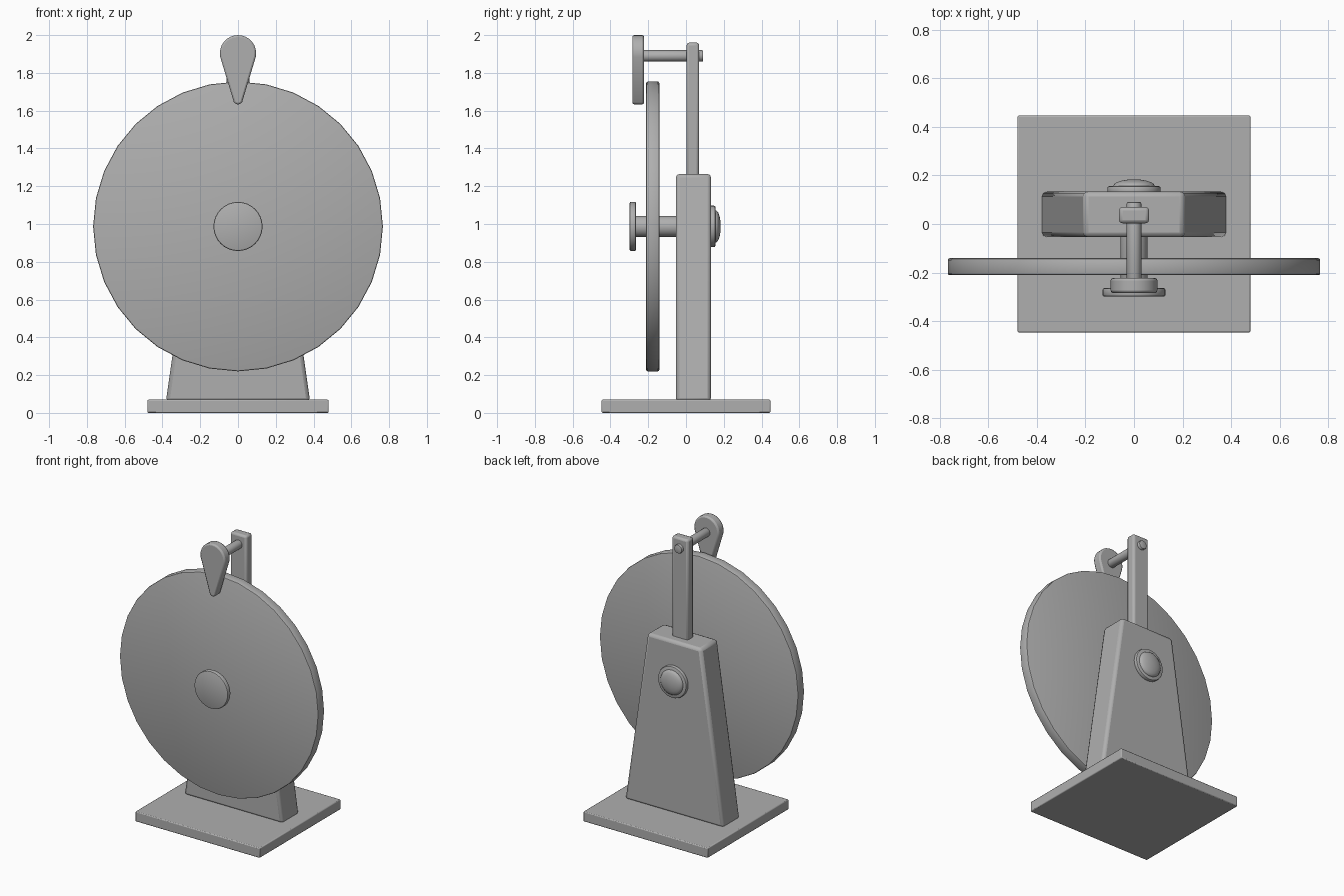
import bpy, bmesh, math

if "Cube" in bpy.data.objects:
    bpy.data.objects.remove(bpy.data.objects["Cube"])

grey = bpy.data.materials.new("plain_grey")
grey.diffuse_color = (0.43, 0.43, 0.43, 1)
grey.use_nodes = True
grey.node_tree.nodes["Principled BSDF"].inputs["Base Color"].default_value = grey.diffuse_color


def finish(bm, name, bevel=0.0, segments=2, angle=35):
    bmesh.ops.recalc_face_normals(bm, faces=bm.faces)
    mesh = bpy.data.meshes.new(name)
    bm.to_mesh(mesh)
    bm.free()
    mesh.materials.append(grey)
    ob = bpy.data.objects.new(name, mesh)
    bpy.context.collection.objects.link(ob)
    if bevel:
        mod = ob.modifiers.new("bevel", 'BEVEL')
        mod.width, mod.segments = bevel, segments
        mod.limit_method, mod.angle_limit = 'ANGLE', math.radians(40)
    bpy.ops.object.select_all(action='DESELECT')
    ob.select_set(True)
    bpy.context.view_layer.objects.active = ob
    bpy.ops.object.shade_smooth_by_angle(angle=math.radians(angle))
    return ob


def slab(name, outline, y0, y1, bevel, segments=2):
    """Extrude an x-z outline from y0 to y1."""
    bm = bmesh.new()
    front = [bm.verts.new((x, y0, z)) for x, z in outline]
    back = [bm.verts.new((x, y1, z)) for x, z in outline]
    bm.faces.new(front)
    bm.faces.new(back[::-1])
    n = len(outline)
    for i in range(n):
        j = (i + 1) % n
        bm.faces.new((front[i], back[i], back[j], front[j]))
    return finish(bm, name, bevel, segments)


def turned(name, profile, z, sides):
    """Revolve (radius, y) points about a y axis at height z, with flat caps."""
    bm = bmesh.new()
    rings = []
    for r, y in profile:
        rings.append([bm.verts.new((r * math.cos(2 * math.pi * i / sides), y,
                                    z + r * math.sin(2 * math.pi * i / sides)))
                      for i in range(sides)])
    for a, b in zip(rings, rings[1:]):
        for i in range(sides):
            j = (i + 1) % sides
            bm.faces.new((a[i], a[j], b[j], b[i]))
    bm.faces.new(rings[0])
    bm.faces.new(rings[-1][::-1])
    return finish(bm, name)


def disc(name, r, y0, y1, z, sides, c):
    """Cylinder with softened rims of width c."""
    k = c * 0.3
    turned(name, [(r - c, y0), (r - k, y0 + k), (r, y0 + c),
                  (r, y1 - c), (r - k, y1 - k), (r - c, y1)], z, sides)


def box_outline(w, z0, z1):
    return [(-w, z0), (w, z0), (w, z1), (-w, z1)]


HUB_Z, ROD_Z = 0.987, 1.89

# Stand
slab("base", box_outline(0.48, 0, 0.07), -0.447, 0.447, 0.006)
slab("tower", [(-0.382, 0.06), (0.382, 0.06), (0.208, 1.265), (-0.208, 1.265)],
     -0.054, 0.133, 0.02)
slab("post", box_outline(0.062, 1.2, 1.96), 0.003, 0.07, 0.014)

# Wheel and axle
disc("wheel", 0.767, -0.211, -0.141, HUB_Z, 32, 0.008)
disc("axle", 0.056, -0.28, 0.14, HUB_Z, 32, 0.005)
disc("hub_cap", 0.13, -0.299, -0.264, HUB_Z, 32, 0.008)

# Domed cap at the rear end of the axle
disc("rear_washer", 0.11, 0.12, 0.156, HUB_Z, 32, 0.008)
dome = [(0.086, 0.15)] + [(0.086 * math.cos(t), 0.156 + 0.028 * math.sin(t))
                          for t in (0, 0.3, 0.6, 0.9, 1.2, 1.45)]
turned("rear_dome", dome, HUB_Z, 32)

# Pointer on its rod
disc("pointer_rod", 0.03, -0.24, 0.091, ROD_Z, 20, 0.006)
R, CZ = 0.096, 1.904
arc = [math.radians(-12 + 204 * i / 16) for i in range(17)]
tear = [(R * math.cos(a), CZ + R * math.sin(a)) for a in arc]
tear += [(-0.022, 1.645), (-0.01, 1.633), (0.01, 1.633), (0.022, 1.645)]
slab("pointer", tear, -0.284, -0.222, 0.011)
